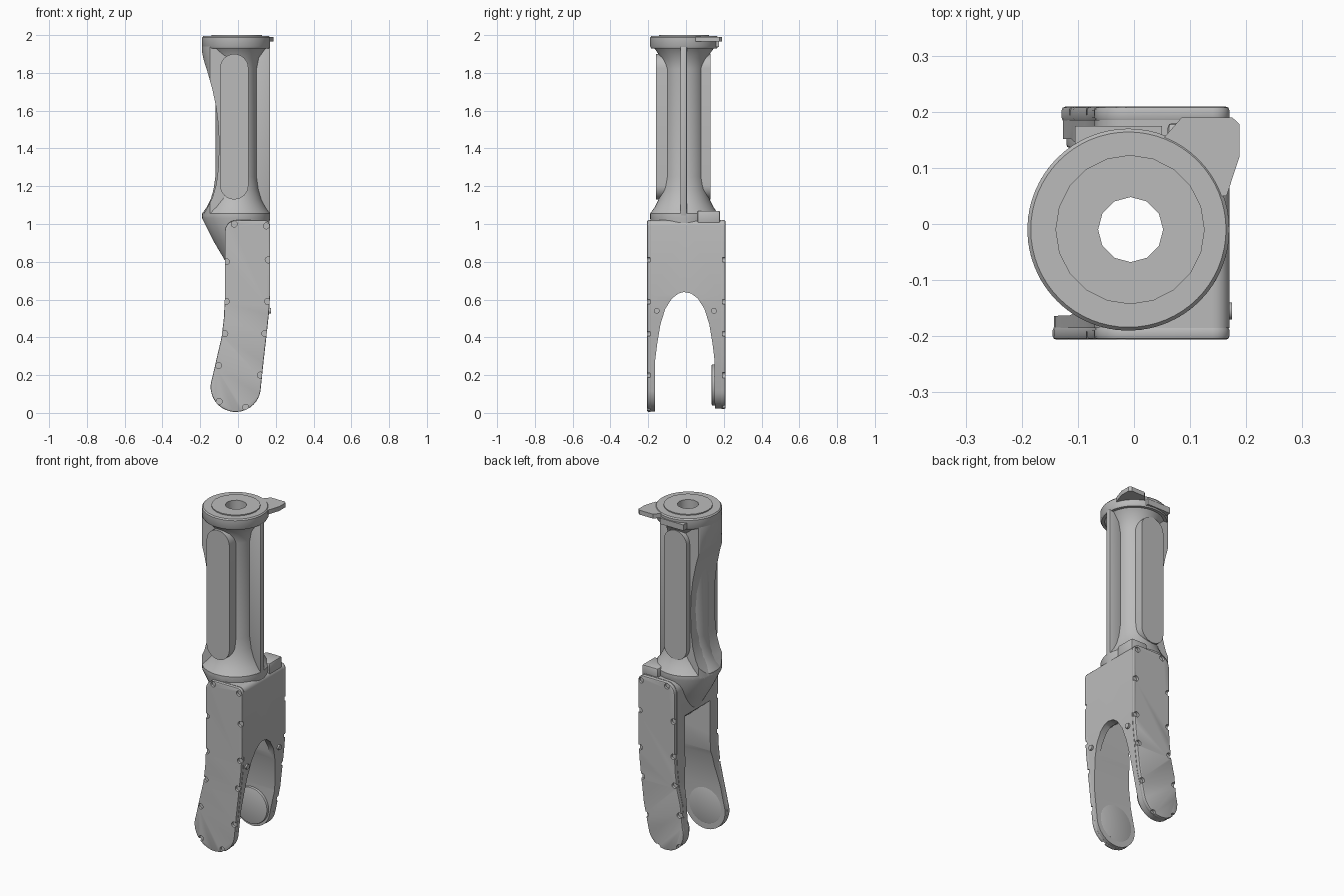
import bpy, bmesh, math
from mathutils import Vector

old = bpy.data.objects.get("Cube")
if old:
    bpy.data.objects.remove(old)

grey = bpy.data.materials.new("machined_grey")
grey.use_nodes = True
grey.diffuse_color = (0.5, 0.5, 0.5, 1)
grey.node_tree.nodes["Principled BSDF"].inputs["Base Color"].default_value = (0.5, 0.5, 0.5, 1)

CX, CY = -0.01, -0.01        # column axis
AXES = {"x": (1, 2, 0), "y": (0, 2, 1), "z": (0, 1, 2)}


def finish(name, bm):
    bmesh.ops.recalc_face_normals(bm, faces=bm.faces)
    mesh = bpy.data.meshes.new(name)
    bm.to_mesh(mesh)
    bm.free()
    mesh.materials.append(grey)
    obj = bpy.data.objects.new(name, mesh)
    bpy.context.collection.objects.link(obj)
    return obj


def add_prism(bm, outline, axis, lo, hi):
    """Extrude a 2D outline along an axis."""
    a, b, c = AXES[axis]
    verts = []
    for p in outline:
        co = [0, 0, 0]
        co[a], co[b], co[c] = p[0], p[1], lo
        verts.append(bm.verts.new(co))
    face = bm.faces.new(verts)
    grown = bmesh.ops.extrude_face_region(bm, geom=[face])["geom"]
    step = Vector((0, 0, 0))
    step[c] = hi - lo
    bmesh.ops.translate(bm, vec=step, verts=[g for g in grown if isinstance(g, bmesh.types.BMVert)])


def prism(name, outline, axis, lo, hi):
    bm = bmesh.new()
    add_prism(bm, outline, axis, lo, hi)
    return finish(name, bm)


def arc(cx, cy, r, start, end, n):
    steps = [math.radians(start + (end - start) * i / n) for i in range(n + 1)]
    return [(cx + r * math.cos(t), cy + r * math.sin(t)) for t in steps]


def circle(cx, cy, r, n):
    return arc(cx, cy, r, 0, 360, n)[:-1]


def loft(name, rings, n=48):
    """Stack circles given as (centre x, centre y, radius, z)."""
    bm = bmesh.new()
    loops = [[bm.verts.new((x, y, z)) for x, y in circle(cx, cy, r, n)] for cx, cy, r, z in rings]
    for low, high in zip(loops, loops[1:]):
        for i in range(n):
            j = (i + 1) % n
            bm.faces.new((low[i], low[j], high[j], high[i]))
    bm.faces.new(loops[0])
    bm.faces.new(loops[-1])
    return finish(name, bm)


def box(x0, x1, y0, y1):
    return [(x0, y0), (x1, y0), (x1, y1), (x0, y1)]


def boolean(obj, cutter, operation="DIFFERENCE"):
    mod = obj.modifiers.new("cut", "BOOLEAN")
    mod.object, mod.operation, mod.solver = cutter, operation, "EXACT"
    cutter.hide_render = True
    cutter.hide_set(True)


def bevel(obj, width, segments=2):
    mod = obj.modifiers.new("soft_edge", "BEVEL")
    mod.width, mod.segments, mod.limit_method = width, segments, "ANGLE"
    mod.angle_limit = math.radians(40)


def leg_outline(r):
    """Curved leg silhouette with a round foot."""
    pts = arc(-0.012, 0.138, r, 160, 350, 22)
    pts += [(0.135, 0.27), (0.15, 0.4), (0.163, 0.52), (0.17, 0.62)]
    pts += arc(0.14, 0.99, 0.03, 0, 90, 5)
    pts += arc(-0.01, 0.96, 0.06, 90, 180, 6)
    return pts + [(-0.07, 0.6), (-0.075, 0.5), (-0.087, 0.4), (-0.108, 0.31)]


# Shared cutters
bore = prism("bore_cutter", circle(CX + 0.004, CY, 0.058, 12), "z", 0.55, 2.1)
half_arch = [(0.165, -0.1), (0.163, 0.28), (0.152, 0.37), (0.135, 0.47),
             (0.11, 0.55), (0.075, 0.605), (0.04, 0.632)]
arch_pts = [(y - 0.012, z) for y, z in half_arch]
arch_pts += [(-0.012, 0.64)] + [(-y, z) for y, z in reversed(half_arch)]
arch = prism("arch_cutter", arch_pts, "x", -0.4, 0.4)
slope = prism("slope_cutter", [(-0.3, 0.83), (-0.07, 0.8), (0.13, 0.63), (0.13, 0.5), (-0.3, 0.5)],
              "y", -0.125, 0.11)
envelope = prism("envelope_cutter", circle(CX, CY, 0.18, 64), "z", 0.9, 2.1)
solids = []

# Fork: front and back halves share the arch between them
for side, lo, hi, r in (("front", -0.185, 0, 0.131), ("back", 0, 0.185, 0.115)):
    half = prism(side + "_fork_half", leg_outline(r), "y", lo, hi)
    for cutter in (arch, slope, bore):
        boolean(half, cutter)
    solids.append(half)

# Cover plates with screw notches along the rim
screws = [(-0.02, 1.0), (0.15, 0.99), (-0.062, 0.8), (0.16, 0.81), (-0.062, 0.59), (0.157, 0.59),
          (-0.07, 0.42), (0.142, 0.42), (-0.103, 0.25), (0.118, 0.2), (-0.1, 0.06), (0.04, 0.03)]
for side, inner, outer, r in (("front", -0.183, -0.206, 0.133), ("back", 0.183, 0.209, 0.117)):
    plate = prism(side + "_cover_plate", leg_outline(r), "y", inner, outer)
    bevel(plate, 0.006)
    bm = bmesh.new()
    for x, z in screws:
        add_prism(bm, circle(x, z, 0.016, 14), "y", outer * 0.93, outer * 1.1)
    boolean(plate, finish(side + "_notch_cutter", bm))
    solids.append(plate)

# Joint discs inside the feet
for side, lo, hi in (("front", -0.18, -0.163), ("back", 0.136, 0.17)):
    disc = prism(side + "_joint_disc", circle(-0.012, 0.148, 0.108, 40), "y", lo, hi)
    bevel(disc, 0.004)
    solids.append(disc)

# Small bolts on the side of the fork
for side, y in (("front", -0.155), ("back", 0.148)):
    solids.append(prism(side + "_side_bolt", circle(y, 0.54, 0.015, 14), "x", 0.15, 0.175))

# Tapered neck under the collar
neck = loft("neck", [(0.035, CY, 0.1, 0.8), (0.01, CY, 0.14, 0.91), (CX, CY, 0.18, 1.03), (CX, CY, 0.18, 1.05)])
boolean(neck, bore)
boolean(neck, slope)

# Flared column with collars at both ends
flare = [(0.18, 1.03), (0.18, 1.055), (0.155, 1.09), (0.135, 1.13), (0.12, 1.18), (0.11, 1.25),
         (0.11, 1.82), (0.122, 1.88), (0.15, 1.92), (0.165, 1.94)]
column = loft("column", [(CX, CY, r, z) for r, z in flare])
boolean(column, bore)

# Flat-sided half of the column with its sweeping edge
sweep = [(0, 1.04), (-0.19, 1.04), (-0.16, 1.09), (-0.135, 1.14), (-0.115, 1.21), (-0.104, 1.3),
         (-0.1, 1.42), (-0.104, 1.52), (-0.116, 1.62), (-0.135, 1.71), (-0.16, 1.8),
         (-0.182, 1.87), (-0.19, 1.91), (-0.19, 1.94), (0, 1.94)]
web = prism("column_web", sweep, "y", -0.125, 0.1)
boolean(web, envelope, "INTERSECT")
boolean(web, bore)

# Narrow rib running up the side
rib = prism("side_rib", box(0.07, 0.17, -0.03, 0.005), "z", 1.04, 1.94)
bevel(rib, 0.006)

# Long rounded pads on the front and back of the column
pad = arc(-0.02, 1.825, 0.075, 0, 180, 16) + arc(-0.02, 1.205, 0.075, 180, 360, 16)
for side, lo, hi in (("front", -0.16, -0.08), ("back", 0.06, 0.13)):
    solids.append(prism(side + "_pad", pad, "y", lo, hi))

# Top flange, raised ring and locating tabs
flange = loft("top_flange", [(CX, CY, 0.174, 1.93), (CX, CY, 0.18, 1.94), (CX, CY, 0.18, 1.987), (CX, CY, 0.174, 1.994)], 64)
boolean(flange, bore)
ring = prism("raised_ring", circle(CX + 0.003, CY, 0.133, 20), "z", 1.98, 2.0)
boolean(ring, bore)
tab = prism("flange_tab", [(0.05, 0.15), (0.085, 0.19), (0.175, 0.19), (0.188, 0.178),
                           (0.188, 0.12), (0.165, 0.05), (0.1, 0.05)], "z", 1.965, 1.991)
stop = prism("flange_stop", box(-0.105, 0.05, 0.1, 0.175), "z", 1.937, 1.972)
lower_tab = prism("collar_tab", box(0.06, 0.165, 0.06, 0.18), "z", 1.0, 1.07)
bevel(lower_tab, 0.008)
solids += [neck, column, web, rib, flange, ring, tab, stop, lower_tab]

# Bake the modifiers and smooth the rounded surfaces
bpy.context.view_layer.update()
graph = bpy.context.evaluated_depsgraph_get()
baked = [(o, bpy.data.meshes.new_from_object(o.evaluated_get(graph))) for o in solids]
for obj, mesh in baked:
    obj.modifiers.clear()
    obj.data = mesh
for obj in [o for o in bpy.data.objects if o.name.endswith("_cutter")]:
    bpy.data.objects.remove(obj)
bpy.ops.object.select_all(action="DESELECT")
for obj in solids:
    obj.select_set(True)
bpy.context.view_layer.objects.active = solids[0]
bpy.ops.object.shade_smooth_by_angle(angle=math.radians(35))
